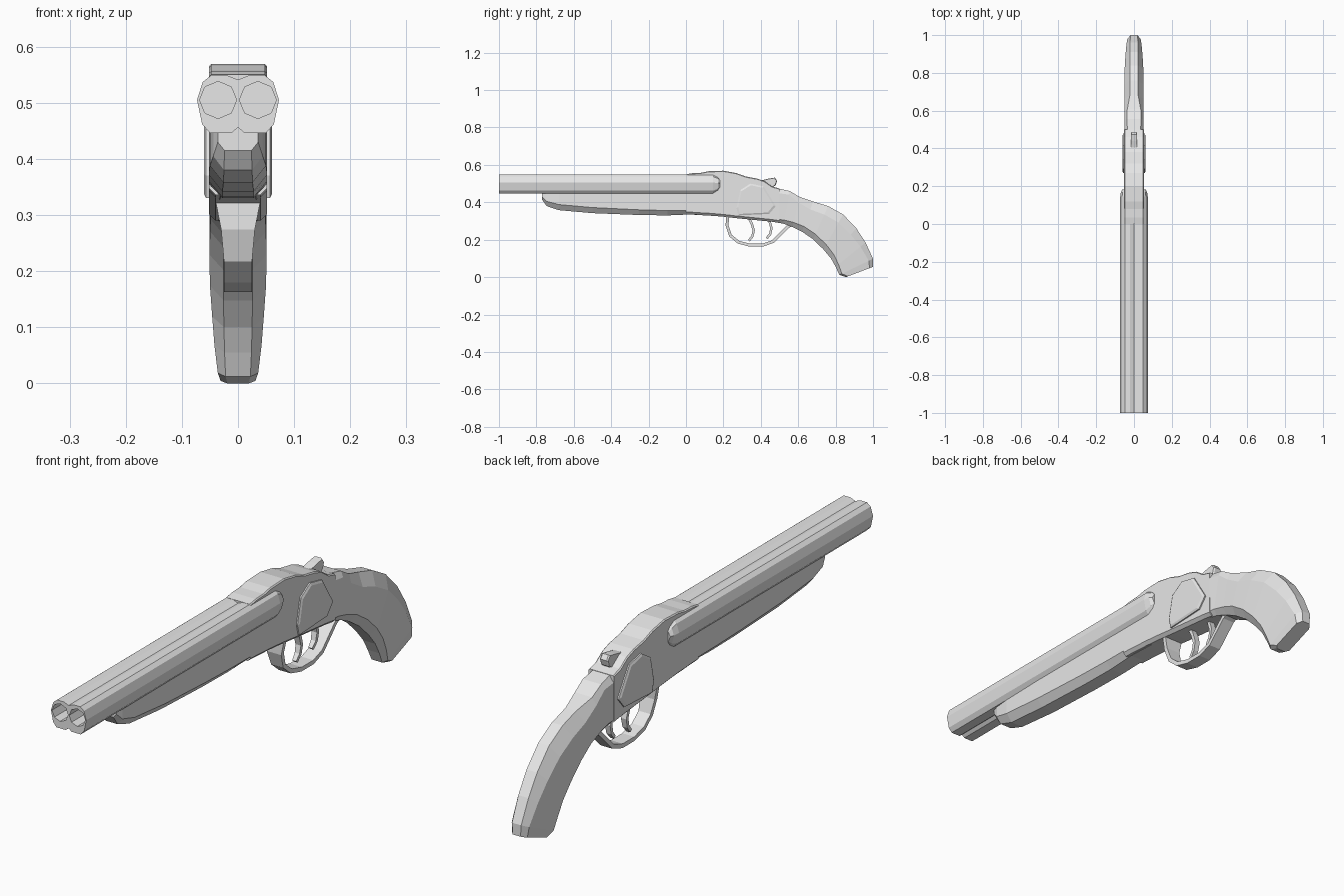
import bpy, bmesh, math
from mathutils import Vector

if "Cube" in bpy.data.objects:
    bpy.data.objects.remove(bpy.data.objects["Cube"], do_unlink=True)

grey = bpy.data.materials.new("plain grey")
grey.use_nodes = True
grey.diffuse_color = (0.8, 0.8, 0.8, 1)
grey.node_tree.nodes["Principled BSDF"].inputs["Base Color"].default_value = (0.8, 0.8, 0.8, 1)


def loft(name, rings):
    """Skin closed rings of equal size and cap both ends."""
    bm = bmesh.new()
    vs = [[bm.verts.new(p) for p in r] for r in rings]
    n = len(vs[0])
    for a, b in zip(vs, vs[1:]):
        for i in range(n):
            j = (i + 1) % n
            bm.faces.new((a[i], a[j], b[j], b[i]))
    bm.faces.new(vs[0][::-1])
    bm.faces.new(vs[-1])
    bmesh.ops.recalc_face_normals(bm, faces=bm.faces)
    me = bpy.data.meshes.new(name)
    bm.to_mesh(me)
    bm.free()
    me.materials.append(grey)
    ob = bpy.data.objects.new(name, me)
    bpy.context.collection.objects.link(ob)
    return ob


def octagon(top, bottom, w, tw, bw, ct, cb):
    """Chamfered cross-section between a top and a bottom (y, z) point."""
    t, b = Vector((0, *top)), Vector((0, *bottom))
    u = (t - b).normalized()
    half = [(bw, b), (w, b + u * cb), (w, t - u * ct), (tw, t)]
    return ([p + Vector((x, 0, 0)) for x, p in half]
            + [p - Vector((x, 0, 0)) for x, p in reversed(half)])


def ribbon(name, path, widths, thick):
    """Flat strip following a (y, z) path."""
    pts = [Vector((0, *p)) for p in path]
    rings = []
    for i, p in enumerate(pts):
        d = (pts[min(i + 1, len(pts) - 1)] - pts[max(i - 1, 0)]).normalized()
        n = Vector((0, -d.z, d.y)) * thick / 2
        x = Vector((widths[i], 0, 0))
        rings.append([p + n + x, p + n - x, p - n - x, p - n + x])
    return loft(name, rings)


def slab(name, profile, layers):
    """Side profile in (y, z) stacked along x, each layer (x, scale)."""
    cy = sum(p[0] for p in profile) / len(profile)
    cz = sum(p[1] for p in profile) / len(profile)
    return loft(name, [[(x, cy + (y - cy) * s, cz + (z - cz) * s)
                        for y, z in profile] for x, s in layers])


# Twin barrels: one mirrored outline, rounded off at the breech
half = [(0, 0.541), (0.02, 0.549), (0.048, 0.549), (0.063, 0.537), (0.073, 0.505),
        (0.064, 0.462), (0.05, 0.446), (0.012, 0.446), (0, 0.456)]
outline = half + [(-x, z) for x, z in half[-2:0:-1]]
stations = [(-1, 1, 1), (0.145, 1, 1), (0.17, 0.95, 0.75), (0.182, 0.86, 0.45)]
barrels = loft("barrels", [[(x * sx, y, 0.5 + (z - 0.5) * sz) for x, z in outline]
                           for y, sx, sz in stations])

# Bores cut into the muzzle
for side in (-1, 1):
    ring = [(side * 0.0355 + 0.033 * math.cos(a * math.pi / 4),
             0.505 + 0.033 * math.sin(a * math.pi / 4)) for a in range(8)]
    cutter = loft("bore_cutter", [[(x, y, z) for x, z in ring] for y in (-1.05, -0.85)])
    cutter.hide_render = True
    mod = barrels.modifiers.new("bore", "BOOLEAN")
    mod.operation, mod.solver, mod.object = "DIFFERENCE", "EXACT", cutter
    bpy.context.view_layer.objects.active = barrels
    bpy.ops.object.modifier_apply(modifier=mod.name)
    bpy.data.objects.remove(cutter, do_unlink=True)

# Fore-end under the barrels: y, bottom z, half width, bottom half width, chamfer
loft("fore_end", [octagon((y, 0.46), (y, zb), w, w * 0.97, bw, 0.004, c)
                  for y, zb, w, bw, c in [
    (-0.77, 0.415, 0.036, 0.024, 0.015), (-0.745, 0.38, 0.044, 0.025, 0.025),
    (-0.68, 0.358, 0.050, 0.026, 0.03), (-0.5, 0.342, 0.052, 0.028, 0.03),
    (-0.25, 0.332, 0.052, 0.028, 0.028), (-0.1, 0.33, 0.052, 0.028, 0.026),
    (0.02, 0.335, 0.052, 0.03, 0.02), (0.2, 0.324, 0.052, 0.034, 0.015)]])

# Receiver: y, top z, bottom z
loft("receiver", [octagon((y, zt), (y, zb), 0.052, 0.048, 0.04, 0.004, 0.012)
                  for y, zt, zb in [
    (0, 0.55, 0.336), (0.035, 0.556, 0.335), (0.08, 0.558, 0.332),
    (0.12, 0.566, 0.33), (0.2, 0.569, 0.323), (0.27, 0.556, 0.315),
    (0.32, 0.538, 0.31), (0.38, 0.527, 0.304), (0.42, 0.513, 0.3),
    (0.46, 0.485, 0.296), (0.5, 0.474, 0.29)]])

# Curved grip: top, bottom, half width, top half width, bottom half width, chamfers
loft("grip", [octagon(*s) for s in [
    ((0.49, 0.475), (0.46, 0.296), 0.051, 0.034, 0.036, 0.025, 0.015),
    ((0.555, 0.46), (0.52, 0.286), 0.049, 0.038, 0.032, 0.02, 0.02),
    ((0.605, 0.43), (0.57, 0.268), 0.049, 0.036, 0.028, 0.03, 0.025),
    ((0.68, 0.404), (0.62, 0.243), 0.05, 0.022, 0.026, 0.045, 0.03),
    ((0.76, 0.38), (0.68, 0.202), 0.051, 0.022, 0.026, 0.05, 0.03),
    ((0.84, 0.335), (0.735, 0.148), 0.05, 0.022, 0.026, 0.05, 0.03),
    ((0.91, 0.262), (0.775, 0.1), 0.046, 0.022, 0.025, 0.045, 0.025),
    ((0.96, 0.185), (0.8, 0.055), 0.042, 0.021, 0.024, 0.035, 0.02),
    ((1.0, 0.098), (0.82, 0.012), 0.036, 0.019, 0.022, 0.025, 0.015),
    ((1.0, 0.055), (0.855, 0.0), 0.031, 0.016, 0.019, 0.02, 0.012)]])

# Raised side plates
plate = [(0.27, 0.37), (0.29, 0.465), (0.345, 0.5), (0.415, 0.485),
         (0.48, 0.38), (0.445, 0.338), (0.28, 0.33)]
for side, word in ((1, "left"), (-1, "right")):
    slab(word + "_side_plate", plate, [(side * 0.045, 1), (side * 0.057, 1), (side * 0.061, 0.9)])

# Opening lever behind the receiver
slab("top_lever", [(0.40, 0.50), (0.405, 0.518), (0.44, 0.526), (0.475, 0.532),
                   (0.487, 0.515), (0.48, 0.492), (0.455, 0.475)],
     [(-0.017, 0.9), (-0.012, 1), (0.012, 1), (0.017, 0.9)])

# Trigger guard and two triggers
ribbon("trigger_guard",
       [(0.222, 0.335), (0.22, 0.275), (0.238, 0.222), (0.28, 0.187), (0.34, 0.171),
        (0.41, 0.171), (0.465, 0.19), (0.51, 0.235), (0.545, 0.27), (0.59, 0.29)],
       [0.042, 0.03, 0.025, 0.025, 0.025, 0.025, 0.025, 0.025, 0.025, 0.025], 0.016)
trigger = [(0.33, 0.33), (0.352, 0.285), (0.362, 0.25), (0.355, 0.218), (0.336, 0.195)]
for name, shift, lift in (("front_trigger", 0, 0), ("rear_trigger", 0.095, 0.012)):
    ribbon(name, [(y + shift, z + lift) for y, z in trigger],
           [0.012, 0.012, 0.011, 0.01, 0.008], 0.013)
